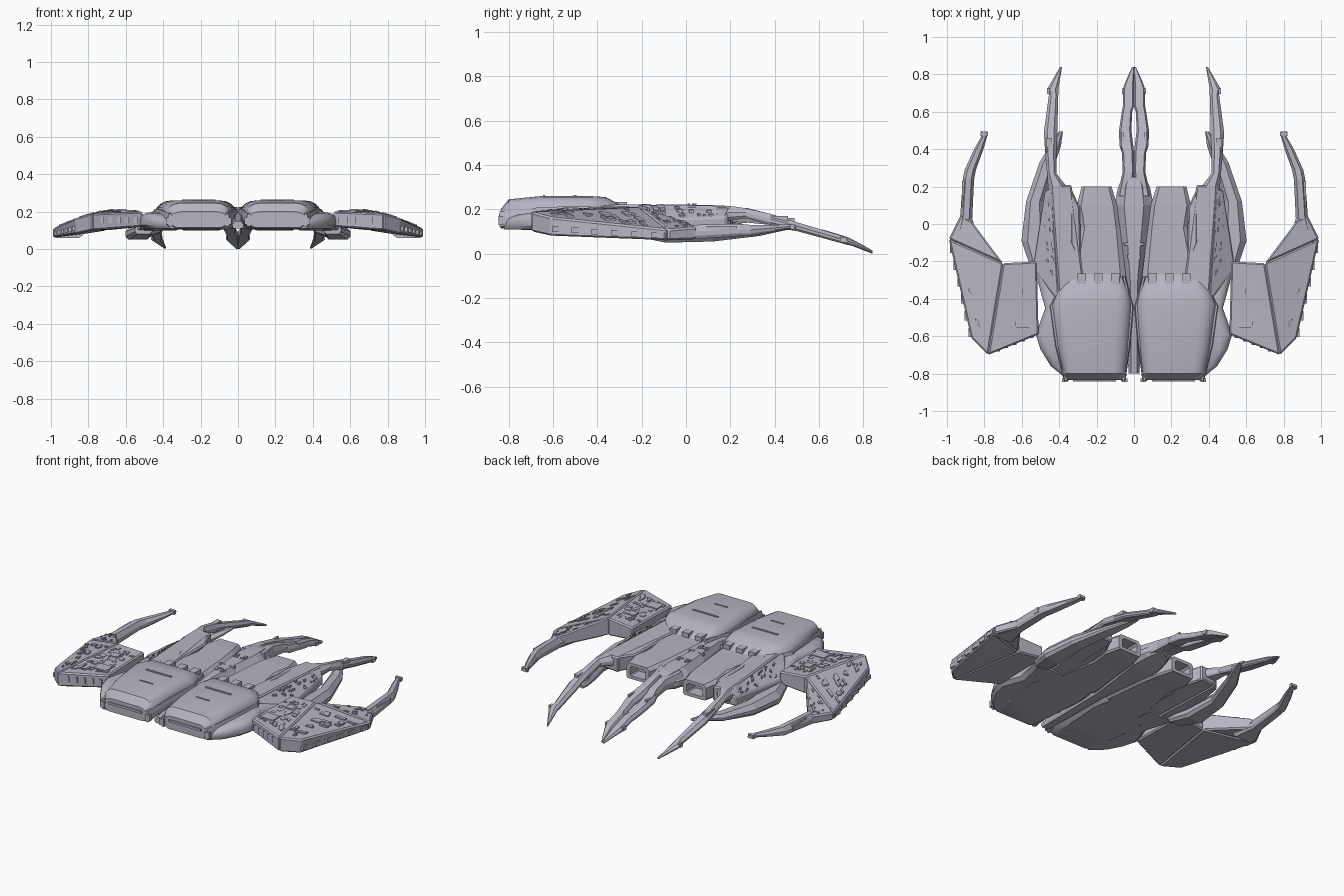
import bpy, bmesh, math, random
from mathutils import Vector

random.seed(4)
cube = bpy.data.objects.get("Cube")
if cube:
    bpy.data.objects.remove(cube, do_unlink=True)

paint = bpy.data.materials.new("lavender grey hull")
paint.use_nodes = True
colour = (0.47, 0.46, 0.54, 1)
paint.diffuse_color = colour
for node in paint.node_tree.nodes:
    if node.type == 'BSDF_PRINCIPLED':
        node.inputs["Base Color"].default_value = colour


def finish(name, bm, mirror=True, bevel=0, smooth=False):
    """Turn a bmesh into a named object, mirrored to both sides."""
    bmesh.ops.recalc_face_normals(bm, faces=bm.faces[:])
    mesh = bpy.data.meshes.new(name)
    bm.to_mesh(mesh)
    bm.free()
    mesh.materials.append(paint)
    obj = bpy.data.objects.new(name, mesh)
    bpy.context.collection.objects.link(obj)
    if bevel:
        mod = obj.modifiers.new("edge bevel", 'BEVEL')
        mod.width, mod.segments = bevel, 1
    if mirror:
        obj.modifiers.new("both sides", 'MIRROR')
    if smooth:
        bpy.ops.object.select_all(action='DESELECT')
        obj.select_set(True)
        bpy.context.view_layer.objects.active = obj
        bpy.ops.object.shade_smooth_by_angle(angle=math.radians(35))
    return obj


def loft(name, sections, round_x=0.25, round_z=0.45, steps=1, **options):
    """Skin sections (y, x0, x1, z0, z1) with cut or rounded top corners."""
    bm = bmesh.new()
    rings = []
    for y, x0, x1, z0, z1 in sections:
        w, h = (x1 - x0) * round_x, (z1 - z0) * round_z
        low = w / 2
        ring = [(x0 + low, z0), (x1 - low, z0), (x1, z0 + h / 2)]
        arc = [i / steps * math.pi / 2 for i in range(steps + 1)]
        ring += [(x1 - w + w * math.cos(a), z1 - h + h * math.sin(a)) for a in arc]
        ring += [(x0 + w - w * math.sin(a), z1 - h + h * math.cos(a)) for a in arc]
        ring.append((x0, z0 + h / 2))
        rings.append([bm.verts.new((x, y, z)) for x, z in ring])
    for a, b in zip(rings, rings[1:]):
        for i in range(len(a)):
            j = (i + 1) % len(a)
            bm.faces.new((a[i], a[j], b[j], b[i]))
    bm.faces.new(rings[0])
    bm.faces.new(rings[-1])
    return finish(name, bm, **options)


def prism(bm, low, high):
    a = [bm.verts.new(p) for p in low]
    b = [bm.verts.new(p) for p in high]
    bm.faces.new(a)
    bm.faces.new(b)
    for i in range(len(a)):
        j = (i + 1) % len(a)
        bm.faces.new((a[i], a[j], b[j], b[i]))


def slab(name, points):
    """Armour panel from corners (x, y, top, bottom)."""
    bm = bmesh.new()
    prism(bm, [(x, y, b) for x, y, t, b in points], [(x, y, t) for x, y, t, b in points])
    finish(name, bm, bevel=0.008)
    return [Vector((x, y, t)) for x, y, t, b in points]


def greebles(name, quad, count, size=0.012):
    """Scatter little raised blocks over a four cornered panel."""
    bm = bmesh.new()
    a, b, c, d = quad
    wide, deep = (b - a).length, (d - a).length

    def spot(u, v, lift):
        p = a.lerp(b, u).lerp(d.lerp(c, u), v)
        return p + Vector((0, 0, lift))

    for _ in range(count):
        u, v = random.uniform(.12, .88), random.uniform(.12, .88)
        du = size * random.uniform(.4, 1.2) / wide
        dv = size * random.uniform(.4, 1.2) / deep
        corners = [(u - du, v - dv), (u + du, v - dv), (u + du, v + dv), (u - du, v + dv)]
        prism(bm, [spot(p, q, -.008) for p, q in corners], [spot(p, q, .006) for p, q in corners])
    finish(name, bm)


def blocks(name, boxes):
    """Plain boxes given as centre and size."""
    bm = bmesh.new()
    for (x, y, z), (sx, sy, sz) in boxes:
        flat = [(x - sx / 2, y - sy / 2), (x + sx / 2, y - sy / 2),
                (x + sx / 2, y + sy / 2), (x - sx / 2, y + sy / 2)]
        prism(bm, [(p, q, z - sz / 2) for p, q in flat], [(p, q, z + sz / 2) for p, q in flat])
    finish(name, bm)


# Twin raised hulls with rounded shoulders
loft("main_hull", [(-.835, .06, .36, .115, .2), (-.8, .045, .38, .11, .245),
                   (-.65, .03, .41, .105, .26), (-.43, .012, .44, .105, .26),
                   (-.36, .025, .41, .105, .255), (-.26, .06, .35, .105, .2)],
     round_x=.2, round_z=.4, steps=4, smooth=True)
loft("hull_outer_rail", [(-.84, .35, .375, .12, .19), (-.65, .4, .422, .16, .21),
                         (-.44, .43, .452, .17, .215), (-.28, .345, .365, .18, .22)])
loft("hull_inner_rail", [(-.84, .045, .07, .12, .19), (-.65, .02, .04, .16, .21),
                         (-.44, .002, .022, .17, .215), (-.28, .045, .065, .18, .22)])
blocks("hull_slots", [((.21, -.5, .26), (.18, .012, .01)), ((.21, -.837, .17), (.23, .012, .014)),
                      ((.2, -.64, .26), (.09, .008, .008)), ((.37, -.835, .15), (.03, .02, .04)),
                      ((.05, -.835, .15), (.03, .02, .04))])
blocks("hull_rear_steps", [((x, -.3, .218), (.045, .07, .03)) for x in (.1, .19, .28)])

# Rear decks, each ending in a recessed exhaust
loft("rear_deck", [(-.3, .04, .345, .105, .205), (-.02, .075, .285, .105, .205),
                   (.1, .09, .305, .1, .205), (.2, .12, .28, .1, .2),
                   (.2, .145, .255, .12, .18), (.12, .145, .255, .12, .18)], round_x=.1, round_z=.2)
loft("centre_spine", [(-.8, -.03, .03, .11, .15), (-.3, -.04, .04, .11, .215), (-.1, -.07, .07, .11, .222),
                      (.1, -.105, .105, .11, .22), (.2, -.085, .085, .12, .215), (.25, -.06, .06, .13, .205)],
     mirror=False)

# Crescent flanks beside the hulls
loft("flank", [(-.82, .32, .37, .11, .15), (-.76, .32, .445, .11, .175), (-.67, .32, .5, .11, .19),
               (-.59, .32, .525, .11, .195), (-.45, .3, .475, .108, .205), (-.25, .3, .53, .1, .17)],
     round_x=.25, steps=3, smooth=True)

# Shoulder armour
slab("shoulder_top", [(.27, -.3, .215, .105), (.4, -.42, .225, .105), (.445, .2, .215, .12), (.335, .21, .215, .12)])
slab("shoulder_inner", [(.28, -.25, .21, .11), (.34, -.1, .22, .11), (.34, .2, .215, .12), (.29, .09, .205, .11)])
slope = slab("shoulder_slope", [(.4, -.42, .222, .105), (.54, -.24, .15, .1),
                                (.475, .18, .165, .11), (.44, .2, .212, .12)])
greebles("shoulder_blocks", slope, 22)
greebles("spine_blocks", [Vector(p) for p in
                         ((.01, -.25, .217), (.035, -.25, .217), (.07, .08, .22), (.01, .08, .22))], 10, .008)

# Outer wings
inner = slab("wing_inner_panel", [(.51, -.59, .2, .12), (.78, -.7, .19, .1), (.7, -.21, .212, .1), (.52, -.2, .2, .12)])
front = slab("wing_outer_panel", [(.78, -.7, .19, .1), (.87, -.61, .165, .08), (.99, -.08, .11, .06), (.7, -.21, .212, .1)])
back = slab("wing_rear_panel", [(.7, -.21, .212, .1), (.99, -.08, .11, .06), (.925, .05, .12, .065), (.865, .01, .145, .075)])
greebles("wing_inner_blocks", inner, 45, .014)
greebles("wing_outer_blocks", front, 22)
greebles("wing_rear_blocks", back, 14)
blocks("wing_edge_blocks", [((.55 + i * .045, -.6 - i * .018, .155), (.025, .02, .035)) for i in range(5)]
       + [((.875 + i * .02, -.58 + i * .09, .11 - i * .005), (.02, .05, .025)) for i in range(6)])
blocks("wing_square_hatch", [((.59, -.52, .202), (.09, .07, .012)), ((.62, -.35, .208), (.05, .05, .01))])

# Wing claws
loft("wing_claw", [(-.1, .83, .99, .06, .12), (.03, .865, .93, .065, .13), (.24, .855, .915, .08, .135),
                   (.29, .845, .905, .08, .13), (.4, .805, .855, .1, .13), (.47, .785, .815, .112, .132),
                   (.495, .782, .82, .115, .13)])
blocks("claw_knuckles", [((.91, .16, .11), (.02, .14, .03)), ((.8, .48, .122), (.04, .02, .024))])

# Lower mandibles under the shoulders
loft("lower_mandible", [(-.24, .46, .55, .08, .14), (-.09, .47, .602, .05, .13), (.12, .48, .577, .055, .125),
                        (.33, .42, .505, .08, .12), (.42, .39, .45, .1, .13), (.495, .38, .4, .115, .13)])

# Long tail prongs
loft("side_prong", [(.1, .34, .465, .13, .215), (.2, .36, .46, .15, .215), (.27, .415, .465, .16, .205),
                    (.38, .415, .475, .13, .18), (.49, .41, .482, .105, .145), (.69, .405, .455, .05, .085),
                    (.72, .405, .465, .045, .075), (.84, .385, .395, .003, .015)])
loft("centre_prong", [(.15, 0, .09, .13, .215), (.28, 0, .06, .14, .205), (.38, 0, .065, .13, .18),
                      (.42, .004, .078, .115, .165), (.5, .014, .08, .102, .142), (.6, .01, .065, .075, .112),
                      (.63, 0, .06, .07, .105), (.72, 0, .06, .042, .078), (.75, 0, .05, .035, .065),
                      (.84, 0, .01, 0, .015)], round_x=.15)
blocks("prong_ridges", [((.062, .44, .145), (.014, .1, .03)), ((.055, .71, .062), (.02, .03, .025)),
                        ((.455, .71, .062), (.02, .03, .025)), ((.455, .42, .155), (.03, .08, .03))])
